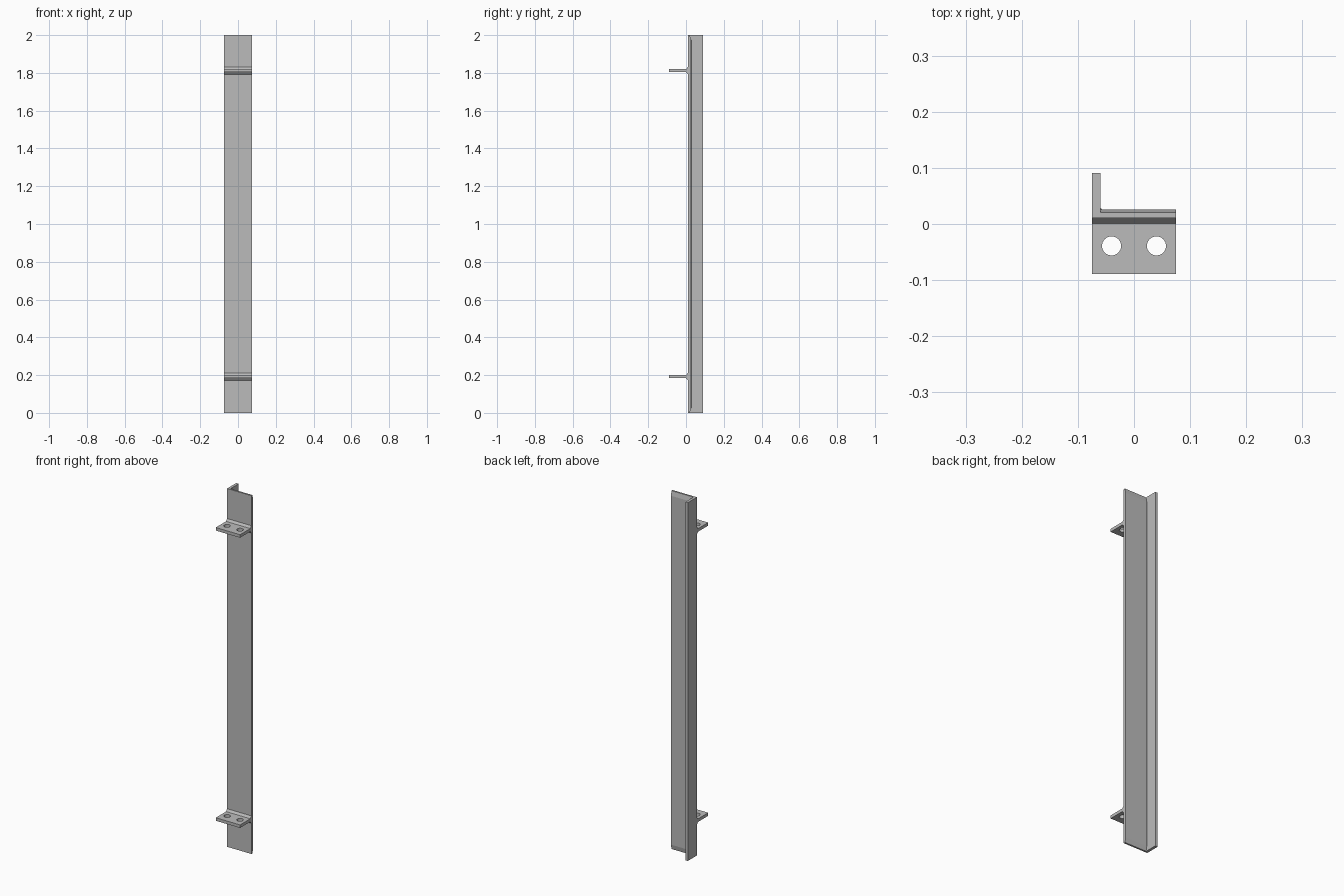
import bpy, bmesh
from mathutils import Vector

if "Cube" in bpy.data.objects:
    bpy.data.objects.remove(bpy.data.objects["Cube"], do_unlink=True)

steel = bpy.data.materials.new("steel_grey")
steel.use_nodes = True
grey = (0.5, 0.5, 0.5, 1)
steel.diffuse_color = grey
steel.node_tree.nodes["Principled BSDF"].inputs["Base Color"].default_value = grey

HALF = 0.075                    # half width of the bar
FRONT, BACK, FAR = 0.011, 0.026, 0.091
FLANGE_IN = -0.06               # inner face of the side flange


def prism(name, points, sweep):
    """Extrude a closed 3D outline along a vector."""
    bm = bmesh.new()
    face = bm.faces.new([bm.verts.new(p) for p in points])
    ext = bmesh.ops.extrude_face_region(bm, geom=[face])
    moved = [v for v in ext["geom"] if isinstance(v, bmesh.types.BMVert)]
    bmesh.ops.translate(bm, verts=moved, vec=Vector(sweep))
    bmesh.ops.recalc_face_normals(bm, faces=bm.faces)
    mesh = bpy.data.meshes.new(name)
    bm.to_mesh(mesh)
    bm.free()
    mesh.materials.append(steel)
    obj = bpy.data.objects.new(name, mesh)
    bpy.context.collection.objects.link(obj)
    return obj


def along_x(name, yz, x0, x1):
    return prism(name, [(x0, y, z) for y, z in yz], (x1 - x0, 0, 0))


# Front plate, its back tapered at both ends
TIP, TAPER = 0.0205, 0.026
along_x("front_plate",
        [(FRONT, 0), (TIP, 0), (BACK, TAPER), (BACK, 2 - TAPER), (TIP, 2), (FRONT, 2)],
        FLANGE_IN, HALF)

# Side flange and the small fillet in the inner corner
prism("side_flange",
      [(-HALF, FRONT, 0), (FLANGE_IN, FRONT, 0), (FLANGE_IN, FAR, 0), (-HALF, FAR, 0)],
      (0, 0, 2))
prism("corner_fillet",
      [(FLANGE_IN, BACK, TAPER), (FLANGE_IN + 0.003, BACK, TAPER),
       (FLANGE_IN, BACK + 0.003, TAPER)],
      (0, 0, 2 - 2 * TAPER))


# Mounting brackets: drilled tabs with sloped welds above and below
def bracket(name, z):
    t, w, root, tip = 0.0085, 0.0205, 0.001, -0.089
    upper = [(tip, t), (root, t), (FRONT, w)]
    outline = upper + [(y, -h) for y, h in reversed(upper)]
    tab = along_x(name, [(y, z + h) for y, h in outline], -HALF, HALF)
    for x in (-0.04, 0.04):
        bpy.ops.mesh.primitive_cylinder_add(vertices=32, radius=0.017, depth=0.1,
                                            location=(x, -0.039, z))
        drill = bpy.context.object
        drill.name = "hole_cutter"
        drill.data.materials.append(steel)
        cut = tab.modifiers.new("hole", "BOOLEAN")
        cut.operation = "DIFFERENCE"
        cut.solver = "EXACT"
        cut.object = drill
        bpy.context.view_layer.objects.active = tab
        bpy.ops.object.modifier_apply(modifier=cut.name)
        bpy.data.objects.remove(drill, do_unlink=True)
    bpy.ops.object.select_all(action="DESELECT")
    tab.select_set(True)
    bpy.ops.object.shade_smooth_by_angle()


bracket("lower_bracket", 0.192)
bracket("upper_bracket", 1.812)
